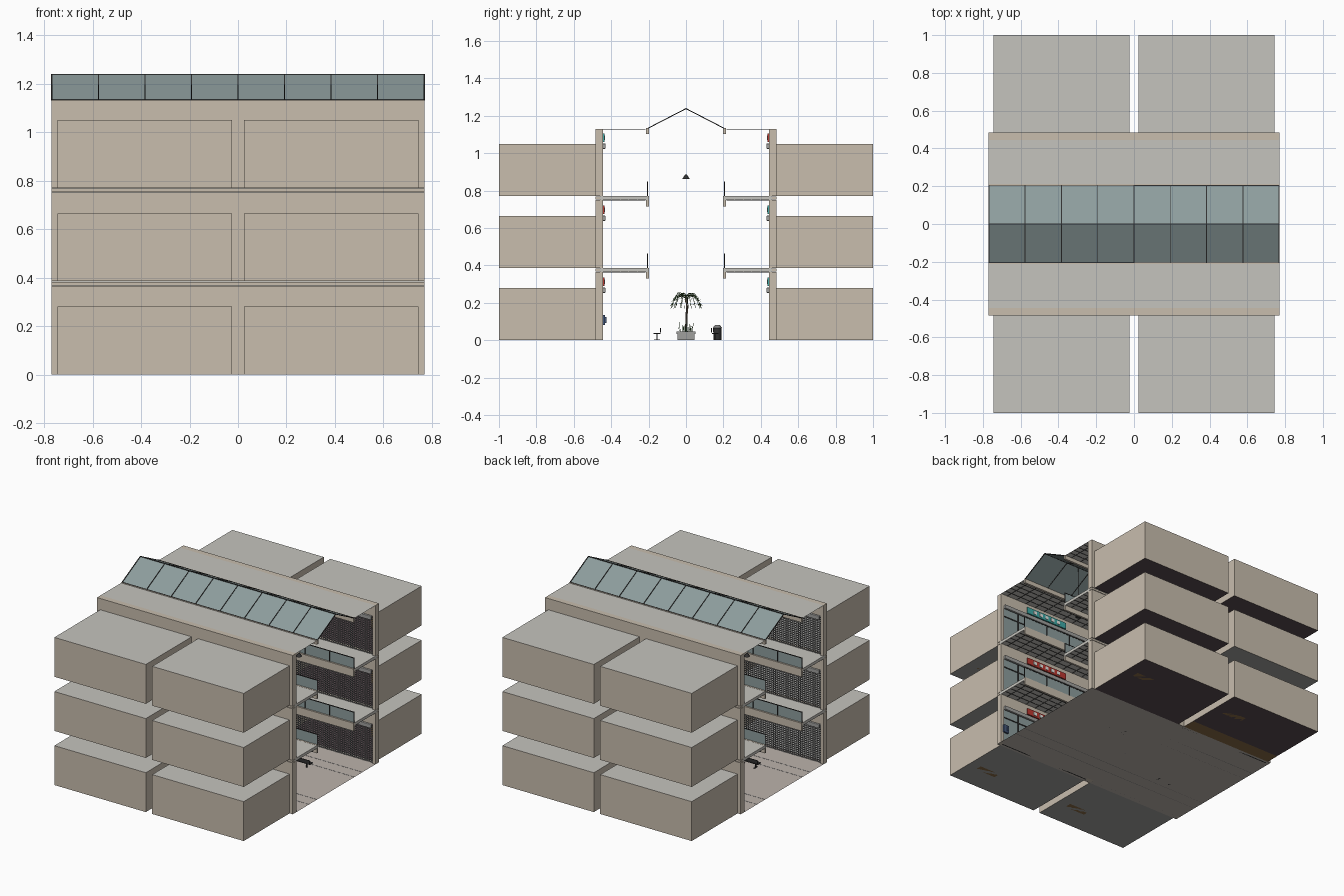
import bpy, bmesh, math, random
from mathutils import Vector, Matrix

if "Cube" in bpy.data.objects:
    bpy.data.objects.remove(bpy.data.objects["Cube"])
random.seed(4)

COL = dict(wall=(.58, .51, .42), ceil=(.56, .55, .51), floor=(.5, .45, .41), dark=(.03, .03, .03),
           glass=(.27, .34, .34), metal=(.22, .22, .22), grey=(.35, .35, .34), purple=(.10, .07, .08),
           wood=(.25, .15, .06), red=(.5, .04, .03), teal=(.05, .4, .38), yellow=(.75, .5, .04),
           green=(.06, .14, .04), trunk=(.12, .08, .05), white=(.8, .8, .76), blue=(.06, .1, .2))
MAT = {}
for k, c in COL.items():
    MAT[k] = bpy.data.materials.new(k)
    MAT[k].diffuse_color = (*c, 1)


def finish(name, mat, bm, smooth=False):
    me = bpy.data.meshes.new(name)
    bm.to_mesh(me)
    bm.free()
    me.materials.append(MAT[mat])
    ob = bpy.data.objects.new(name, me)
    bpy.context.collection.objects.link(ob)
    if smooth:
        for p in me.polygons:
            p.use_smooth = len(p.vertices) == 4
    return ob


def boxes(name, mat, items):
    """items: (x0, x1, y0, y1, z0, z1)"""
    bm = bmesh.new()
    for x0, x1, y0, y1, z0, z1 in items:
        m = Matrix.Translation(((x0+x1)/2, (y0+y1)/2, (z0+z1)/2)) @ Matrix.Diagonal((abs(x1-x0), abs(y1-y0), abs(z1-z0), 1))
        bmesh.ops.create_cube(bm, size=1, matrix=m)
    return finish(name, mat, bm)


def quads(name, mat, items):
    bm = bmesh.new()
    for q in items:
        bm.faces.new([bm.verts.new(p) for p in q])
    return finish(name, mat, bm)


def flat(x0, x1, y0, y1, z):
    y0, y1 = min(y0, y1), max(y0, y1)
    return [(x0, y0, z), (x1, y0, z), (x1, y1, z), (x0, y1, z)]


def cone(name, mat, x, y, z0, z1, r0, r1, n=16):
    bm = bmesh.new()
    bmesh.ops.create_cone(bm, cap_ends=True, segments=n, radius1=r0, radius2=r1, depth=z1-z0,
                          matrix=Matrix.Translation((x, y, (z0+z1)/2)))
    return finish(name, mat, bm, True)


def bar(bm, a, b, w):
    a, b = Vector(a), Vector(b)
    rot = (b-a).to_track_quat('Z', 'Y').to_matrix().to_4x4()
    bmesh.ops.create_cube(bm, size=1, matrix=Matrix.Translation((a+b)/2) @ rot @ Matrix.Diagonal((w, w, (b-a).length, 1)))


W = .77                                   # half length of the hall
LEVELS = (0, .385, .77)
BAYS = ((-.745, -.025), (.025, .745))

# hall floor and floor inlays
quads("hall_floor", "floor", [flat(-W, W, -.485, .485, 0)])
boxes("floor_inlays", "metal", [(-W, W, y-.002, y+.002, 0, .0008) for y in (-.3, -.21, .21, .3)])

# gallery walls: piers and headers around the shop openings
wall, tbars = [], []
for s in (-1, 1):
    ya, yb = s*.445, s*.485
    for i, z in enumerate(LEVELS):
        top = z + (.36 if i == 2 else .365)
        wall += [(-W, W, ya, yb, z+.28, top)]
        wall += [(a, b, ya, yb, z, z+.28) for a, b in ((-W, -.745), (-.025, .025), (.745, W))]
        zc = top - .001
        tbars += [(-W, W, y-.0012, y+.0012, zc-.002, zc) for y in (s*.26, s*.305, s*.35, s*.4)]
        tbars += [(x-.0012, x+.0012, s*.217, s*.444, zc-.002, zc) for x in [-.72+.08*k for k in range(19)]]
boxes("shop_walls", "wall", wall)
boxes("ceiling_grid", "dark", tbars)

# flat roof beside the skylight, gallery slabs and edge fascias
quads("flat_roof", "ceil", [flat(-W, W, s*.2, s*.462, 1.13) for s in (-1, 1)])
boxes("gallery_slabs", "ceil", [(-W, W, s*.2, s*.46, z-.02, z) for s in (-1, 1) for z in LEVELS[1:]])
boxes("wall_bands", "wall", [(-W, W, s*.46, s*.485, z-.017, z-.003) for s in (-1, 1) for z in LEVELS[1:]])
boxes("gallery_fascias", "wall", [(-W, W, s*.199, s*.213, z-.055, z+.001) for s in (-1, 1) for z in LEVELS[1:]])
boxes("skylight_curbs", "wall", [(-W, W, s*.197, s*.213, 1.103, 1.133) for s in (-1, 1)])

# glass railings
glass, rail = [], []
for s in (-1, 1):
    for z in LEVELS[1:]:
        for k in range(8):
            x = -W + k*.1925
            glass.append((x+.003, x+.1895, s*.2055, s*.2075, z+.004, z+.074))
        rail += [(-W, W, s*.204, s*.209, z+.074, z+.079)]
        rail += [(x-.002, x+.002, s*.204, s*.209, z, z+.076) for x in [-.768+.192*k for k in range(9)]]
boxes("railing_glass", "glass", glass)
boxes("railing_frames", "dark", rail)

# skylight: glass slopes with ribs and ridge
quads("skylight_glass", "glass", [[(-s*W, s*.205, 1.131), (s*W, s*.205, 1.131), (s*W, 0, 1.238), (-s*W, 0, 1.238)][::-s]
                                  for s in (-1, 1)])
bm = bmesh.new()
for k in range(9):
    x = -.768 + .192*k
    for s in (-1, 1):
        bar(bm, (x, s*.205, 1.132), (x, 0, 1.238), .005)
for y, z in ((0, 1.238), (.205, 1.132), (-.205, 1.132)):
    bar(bm, (-W, y, z), (W, y, z), .005)
finish("skylight_frame", "dark", bm)

# shop units behind the walls
shell, roof, floors = [], [], {"grey": [], "purple": [], "wood": []}
grille, panes, frames, hoods, counters, shelves = [], [], [], [], [], []
signs = {"red": [], "teal": []}
tiles = []
for s in (-1, 1):
    for b, (x0, x1) in enumerate(BAYS):
        for i, z in enumerate(LEVELS):
            y0, y1, zt = s*.485, s, z+.28
            shell += [[(x0, y1, z), (x1, y1, z), (x1, y1, zt), (x0, y1, zt)]]
            shell += [[(x, y0, z), (x, y1, z), (x, y1, zt), (x, y0, zt)] for x in (x0, x1)]
            roof.append(flat(x0, x1, s*.46, y1, zt))
            key = "purple" if s > 0 and not (b == 0 and i == 1) else "grey"
            floors[key].append(flat(x0, x1, y0, y1, z))
            if s > 0 and b == 0 and i == 0:
                floors["wood"].append(flat(x0, x1, y0, s*.58, z-.0006))
            # shopfront: closed grille or glazing with a doorway
            if (s > 0) == (b == 1):
                n = 44
                grille += [(x0+(x1-x0)*k/n-.0015, x0+(x1-x0)*k/n+.0015, s*.455, s*.458, z, z+.26) for k in range(n+1)]
                grille += [(x0, x1, s*.454, s*.459, z+.002+k*.0135, z+.006+k*.0135) for k in range(20)]
            else:
                c = (x0+x1)/2
                panes += [(x0, c-.09, s*.463, s*.466, z+.02, zt), (c+.09, x1, s*.463, s*.466, z+.02, zt),
                          (c-.09, c+.09, s*.463, s*.466, z+.21, zt)]
                frames += [(x-.004, x+.004, s*.46, s*.469, z, zt) for x in (x0+.004, x0+.135, c-.09, c+.09, x1-.135, x1-.004)]
                frames += [(x0, x1, s*.46, s*.469, z+.205, z+.213),
                           (x0, c-.09, s*.46, s*.469, z, z+.02), (c+.09, x1, s*.46, s*.469, z, z+.02)]
            hoods.append((x0, x1, s*.43, s*.447, z+.253, z+.281))
            c = (x0+x1)/2
            signs["teal" if (i == 2) == (s < 0) else "red"].append((c-.165, c+.165, s*.436, s*.445, z+.29, z+.335))
            tiles += [(c-.1+.05*k-.013, c-.1+.05*k+.013, s*.433, s*.436, z+.301, z+.324) for k in range(5)]
            counters.append((c+.12, c+.28, s*.78, s*.83, z, z+.08))
            shelves += [(x0+.03, x1-.03, s*.94, s*.995, z+h, z+h+.008) for h in (.05, .11, .17)]
quads("shop_shells", "wall", shell)
quads("shop_roofs", "ceil", roof)
for k, q in floors.items():
    quads("shop_floor_" + k, k, q)
boxes("roller_grilles", "metal", grille)
boxes("shopfront_glass", "glass", panes)
boxes("shopfront_frames", "dark", frames)
hood = boxes("shutter_housings", "grey", hoods)
bev = hood.modifiers.new("bevel", 'BEVEL')
bev.width, bev.segments = .004, 2
for k, q in signs.items():
    boxes("sign_board_" + k, k, q)
boxes("sign_light_blocks", "white", tiles)
boxes("shop_counters", "wood", counters)
boxes("shop_shelves", "grey", shelves)

# planter with palm
boxes("planter", "grey", [(-.045, .045, -.045, .045, 0, .032), (-.05, .05, -.05, .05, .032, .045)])
bm = bmesh.new()
pts = [(0, 0, .04), (.003, .002, .1), (.001, .005, .17), (0, .002, .235)]
for a, b in zip(pts, pts[1:]):
    bar(bm, a, b, .008)
finish("palm_trunk", "trunk", bm)
bm = bmesh.new()
for k in range(13):
    a = k*math.tau/13 + random.uniform(-.15, .15)
    L, lift = random.uniform(.075, .095), random.uniform(.01, .03)
    d, side = Vector((math.cos(a), math.sin(a), 0)), Vector((-math.sin(a), math.cos(a), 0))
    path = [d*L*t + Vector((0, 0, .233 + lift*math.sin(t*3) - .065*t**3)) for t in (0, .25, .5, .75, 1)]
    for p, q in zip(path, path[1:]):      # frond stem and paired leaflets
        bar(bm, p, q, .002)
        for u in (0, .5):
            m = p.lerp(q, u)
            for g in (-1, 1):
                tip = m + side*g*.018 + d*.012 - Vector((0, 0, .012))
                bm.faces.new([bm.verts.new(v) for v in (m, m+d*.006, tip)])
for k in range(24):                       # low planting
    a, r = random.uniform(0, 6.28), random.uniform(.005, .035)
    p = Vector((math.cos(a)*r, math.sin(a)*r, .044))
    bar(bm, p, p*1.2 + Vector((0, 0, random.uniform(.015, .045))), .002)
finish("palm_leaves", "green", bm)

# bench with backrest, litter bin, warning stand, wall phone
boxes("bench_seat", "dark", [(-.47, -.31, -.174, -.137, .032, .037), (-.47, -.31, -.139, -.135, .04, .064)])
boxes("bench_legs", "dark", [(x-.004, x+.004, y0, y1, z0, z1) for x in (-.44, -.34)
                             for y0, y1, z0, z1 in ((-.158, -.152, 0, .034), (-.172, -.138, 0, .004))])
boxes("second_bench", "dark", [(.31, .47, .138, .174, .032, .037), (.31, .47, .134, .138, .04, .064),
                               (.34, .348, .152, .158, 0, .034), (.43, .438, .152, .158, 0, .034)])
cone("litter_bin", "dark", .22, .168, 0, .066, .021, .023)
cone("litter_bin_lid", "metal", .22, .168, .066, .08, .024, .014)
quads("warning_stand", "yellow", [[(.2, -.247+s*.017, 0), (.23, -.247+s*.017, 0), (.222, -.247+s*.002, .05), (.208, -.247+s*.002, .05)]
                                  for s in (-1, 1)])
boxes("wall_phone", "blue", [(.715, .755, -.446, -.432, .08, .135), (.722, .73, -.432, -.426, .092, .125)])

# pendant lamps
for x in (-.48, 0, .48):
    cone("pendant_shade", "dark", x, 0, .862, .886, .02, .004)
    cone("pendant_cord", "dark", x, 0, .886, 1.236, .0008, .0008, 6)

for m in bpy.data.materials:
    if m.users and not m.is_grease_pencil:
        m.use_nodes = True
        m.node_tree.nodes["Principled BSDF"].inputs["Base Color"].default_value = m.diffuse_color
